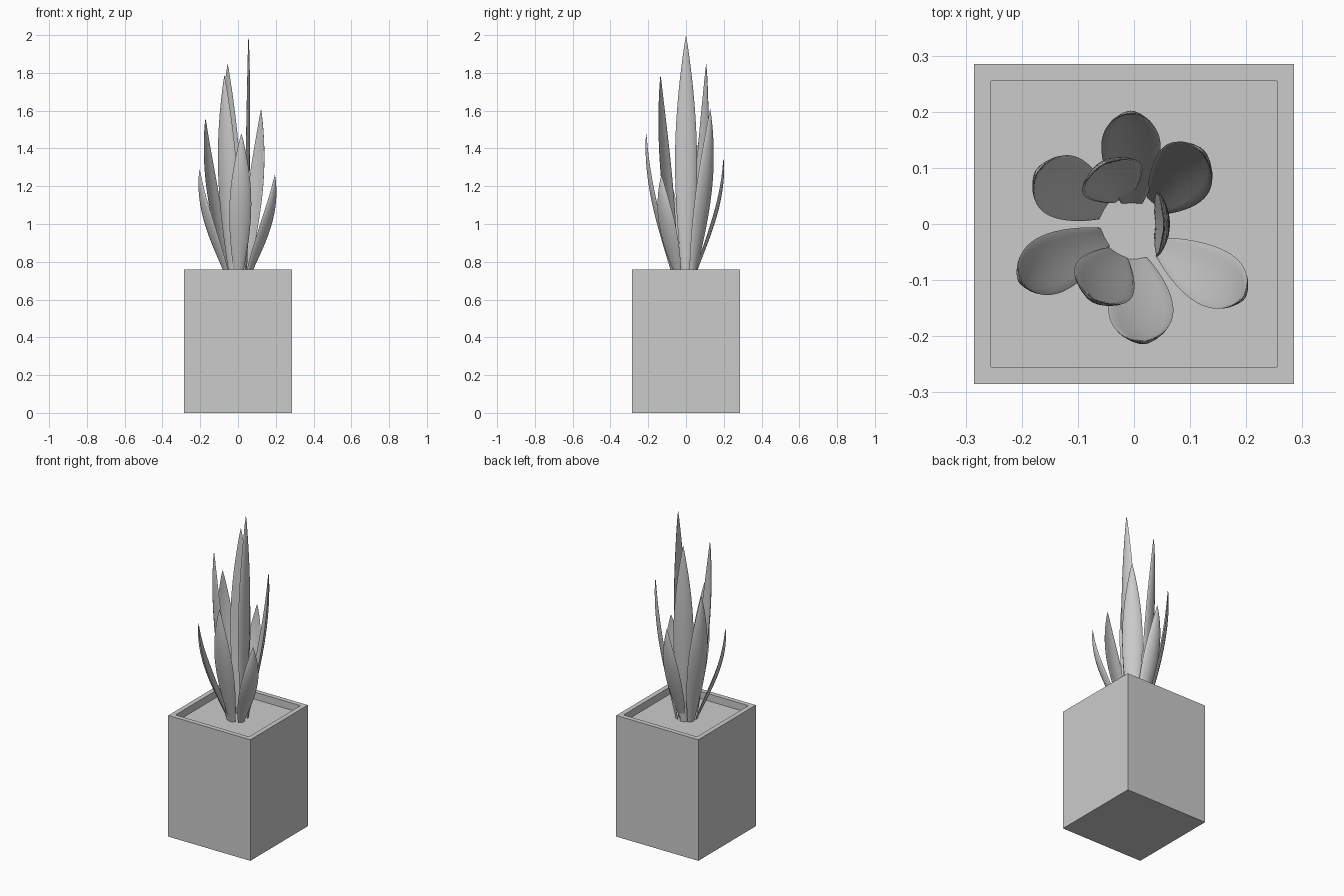
import bpy, bmesh
from math import sin, cos, pi, radians

if "Cube" in bpy.data.objects:
    bpy.data.objects.remove(bpy.data.objects["Cube"])

HALF, TOP, INNER, SOIL = 0.285, 0.76, 0.255, 0.715


def finish(name, bm):
    bmesh.ops.recalc_face_normals(bm, faces=bm.faces)
    mesh = bpy.data.meshes.new(name)
    bm.to_mesh(mesh)
    bm.free()
    obj = bpy.data.objects.new(name, mesh)
    bpy.context.collection.objects.link(obj)
    return obj


def square(bm, h, z):
    return [bm.verts.new((x * h, y * h, z)) for x, y in ((-1, -1), (1, -1), (1, 1), (-1, 1))]


# planter: outer walls, rim and inner walls as stacked square loops
bm = bmesh.new()
loops = [square(bm, h, z) for h, z in ((HALF, 0), (HALF, TOP), (INNER, TOP), (INNER, SOIL))]
bm.faces.new(loops[0])
for a, b in zip(loops, loops[1:]):
    for i in range(4):
        j = (i + 1) % 4
        bm.faces.new((a[i], a[j], b[j], b[i]))
finish("planter", bm)

# soil
bm = bmesh.new()
bm.faces.new(square(bm, INNER, SOIL))
soil = finish("soil", bm)


def half_width(t, w):
    # narrow base, widest near the middle, pointed tip
    if t < 0.48:
        return w * (0.36 + 0.64 * sin(t / 0.48 * pi / 2))
    return w * max(cos((t - 0.48) / 0.52 * pi / 2), 0.0) ** 0.9


def leaf(name, base, tip, angle, w=0.058, rows=24, sides=16):
    """Lens-section blade, cupped towards the centre, swept from base to tip."""
    a = radians(angle)
    out, side = (cos(a), sin(a)), (-sin(a), cos(a))
    bm = bmesh.new()
    rings = []
    for k in range(rows):
        t = k / rows
        s = sin(t * pi / 2) ** 1.1
        cx = base[0] + (tip[0] - base[0]) * s
        cy = base[1] + (tip[1] - base[1]) * s
        cz = SOIL + (tip[2] - SOIL) * t
        hw = half_width(t, w)
        ring = []
        for i in range(sides):
            p = 2 * pi * i / sides
            u = cos(p)
            thick = 0.0075 * (hw / w) ** 0.5 * sin(p)
            d = thick - 0.24 * hw * (u * u - 0.4)
            ring.append(bm.verts.new((cx + out[0] * d + side[0] * u * hw,
                                      cy + out[1] * d + side[1] * u * hw, cz)))
        rings.append(ring)
    for r0, r1 in zip(rings, rings[1:]):
        for i in range(sides):
            j = (i + 1) % sides
            bm.faces.new((r0[i], r0[j], r1[j], r1[i]))
    point = bm.verts.new(tip)
    for i in range(sides):
        bm.faces.new((rings[-1][i], rings[-1][(i + 1) % sides], point))
    bm.faces.new(rings[0])
    obj = finish(name, bm)
    for o in bpy.context.selected_objects:
        o.select_set(False)
    obj.select_set(True)
    bpy.context.view_layer.objects.active = obj
    bpy.ops.object.shade_smooth_by_angle(angle=radians(50))


# leaves: facing angle, base, tip, from tall inner to short outer
LEAVES = [
    (0, (0.04, 0.0), (0.055, 0.0, 2.0)),
    (118, (-0.02, 0.05), (-0.055, 0.107, 1.85)),
    (240, (-0.03, -0.055), (-0.072, -0.135, 1.79)),
    (43, (0.04, 0.035), (0.122, 0.128, 1.61)),
    (149, (-0.055, 0.028), (-0.172, 0.093, 1.56)),
    (275, (0.003, -0.065), (0.018, -0.21, 1.48)),
    (90, (-0.004, 0.04), (-0.006, 0.198, 1.35)),
    (207, (-0.055, -0.025), (-0.203, -0.1, 1.29)),
    (325, (0.052, -0.042), (0.195, -0.13, 1.26)),
]
for n, (ang, base, tip) in enumerate(LEAVES, 1):
    leaf(f"leaf_{n}", base, tip, ang, w=0.058 if n < 7 else 0.053)
